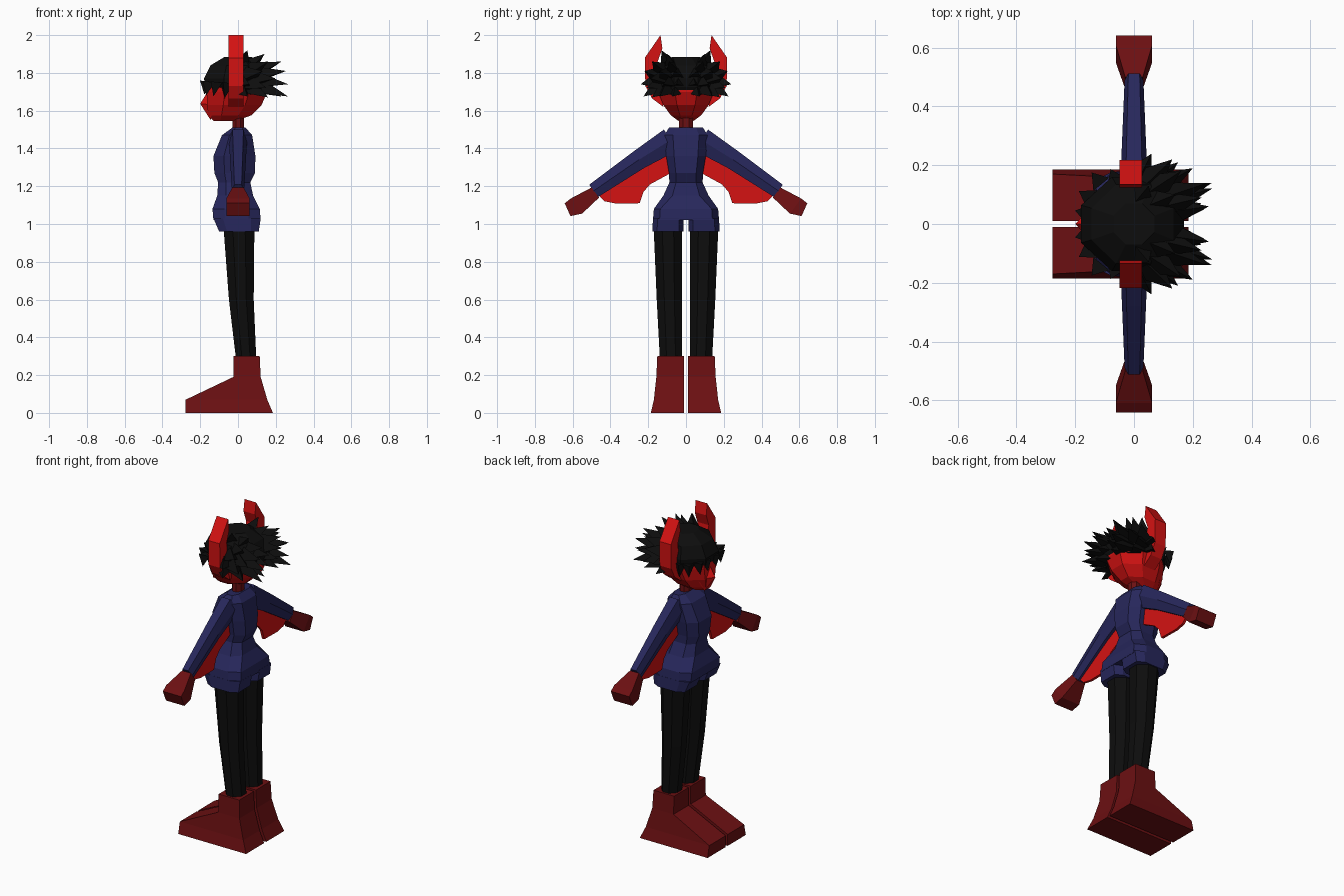
import bpy
import bmesh
from mathutils import Vector

cube = bpy.data.objects.get("Cube")
if cube:
    bpy.data.objects.remove(cube)


def material(name, rgb):
    mat = bpy.data.materials.new(name)
    mat.use_nodes = True
    mat.diffuse_color = (*rgb, 1)
    bsdf = mat.node_tree.nodes["Principled BSDF"]
    bsdf.inputs["Base Color"].default_value = (*rgb, 1)
    bsdf.inputs["Roughness"].default_value = 0.8
    return mat


RED = material("bright red", (0.66, 0.006, 0.006))
DARK = material("dark red", (0.15, 0.005, 0.006))
NAVY = material("navy", (0.02, 0.02, 0.105))
BLACK = material("black", (0.004, 0.004, 0.004))


def finish(name, bm, mat, mirror=False):
    bmesh.ops.recalc_face_normals(bm, faces=bm.faces)
    mesh = bpy.data.meshes.new(name)
    bm.to_mesh(mesh)
    bm.free()
    mesh.materials.append(mat)
    obj = bpy.data.objects.new(name, mesh)
    bpy.context.collection.objects.link(obj)
    if mirror:
        mod = obj.modifiers.new("Mirror", 'MIRROR')
        mod.use_axis = (False, True, False)
        mod.use_mirror_merge = False
    return obj


def add_loft(bm, rings):
    """Skin a stack of rings and cap both ends."""
    rows = [[bm.verts.new(p) for p in ring] for ring in rings]
    n = len(rows[0])
    for a, b in zip(rows, rows[1:]):
        for i in range(n):
            j = (i + 1) % n
            bm.faces.new((a[i], a[j], b[j], b[i]))
    bm.faces.new(rows[0])
    bm.faces.new(rows[-1])


def loft(name, rings, mat, mirror=False):
    bm = bmesh.new()
    add_loft(bm, rings)
    return finish(name, bm, mat, mirror)


def octagon(z, x0, x1, y0, y1, cx=0.3, cy=0.3):
    """Box section with its corners cut by a share of its size."""
    dx, dy = (x1 - x0) * cx, (y1 - y0) * cy
    return [(x0 + dx, y0, z), (x1 - dx, y0, z), (x1, y0 + dy, z), (x1, y1 - dy, z),
            (x1 - dx, y1, z), (x0 + dx, y1, z), (x0, y1 - dy, z), (x0, y0 + dy, z)]


def box(z, x0, x1, y0, y1):
    return [(x0, y0, z), (x1, y0, z), (x1, y1, z), (x0, y1, z)]


def plate(name, outline, x0, x1, mat):
    """Extrude a y-z outline along x, mirrored to both sides."""
    return loft(name, [[(x, y, z) for y, z in outline] for x in (x0, x1)], mat, True)


def add_spike(bm, tip, centre, share, radius):
    """Three-sided lock of hair."""
    tip, centre = Vector(tip), Vector(centre)
    axis = (tip - centre).normalized()
    base = centre + (tip - centre) * share
    side = axis.cross(Vector((0, 0, 1))).normalized()
    up = side.cross(axis)
    ring = [bm.verts.new(base + d * radius) for d in
            (side - up * 0.5, up, -side - up * 0.5)]
    end = bm.verts.new(tip)
    for i in range(3):
        bm.faces.new((ring[i], ring[(i + 1) % 3], end))
    bm.faces.new(ring)


# Jacket body: z, back and front x, half width
torso = [(1.02, -0.13, 0.12, 0.175), (1.08, -0.135, 0.115, 0.17),
         (1.15, -0.11, 0.08, 0.12), (1.22, -0.105, 0.065, 0.088),
         (1.27, -0.125, 0.09, 0.09), (1.36, -0.13, 0.092, 0.105),
         (1.47, -0.085, 0.075, 0.115), (1.51, -0.03, 0.04, 0.09)]
loft("jacket_body", [octagon(z, a, b, -w, w, 0.25, 0.1 if z < 1.1 else 0.2)
                     for z, a, b, w in torso], NAVY)

# Jacket hem, split in the middle
loft("jacket_hem", [octagon(0.96, -0.1, 0.11, 0.012, 0.178, 0.2, 0.15),
                    octagon(1.03, -0.13, 0.12, 0.012, 0.175, 0.2, 0.15)], NAVY, True)

# Legs
loft("legs", [octagon(0.28, -0.01, 0.097, 0.02, 0.138),
              octagon(0.6, -0.048, 0.083, 0.021, 0.155),
              octagon(1.0, -0.078, 0.087, 0.02, 0.172)], BLACK, True)

# Boots
loft("boots", [box(0, -0.277, 0.185, 0.01, 0.186),
               box(0.07, -0.277, 0.155, 0.01, 0.17),
               box(0.19, -0.025, 0.12, 0.01, 0.157),
               box(0.3, -0.025, 0.115, 0.01, 0.152)], DARK, True)


def arm_ring(y, z, half_x, half_t):
    """Ridged section square to the sloping arm."""
    out, up = Vector((half_x, 0, 0)), Vector((0, 0.56, 0.83)) * half_t
    mid = Vector((0, y, z))
    return [mid + up + out * 0.6, mid + out, mid - up + out * 0.6,
            mid - up - out * 0.6, mid - out, mid + up - out * 0.6]


# Sleeves and hands
loft("sleeves", [arm_ring(0.08, 1.445, 0.048, 0.066),
                 arm_ring(0.25, 1.34, 0.042, 0.052),
                 arm_ring(0.49, 1.175, 0.032, 0.04)], NAVY, True)


def hand_ring(top, bottom, half_x):
    return [(-half_x, *top), (half_x, *top), (half_x, *bottom), (-half_x, *bottom)]


loft("hands", [hand_ring((0.50, 1.193), (0.46, 1.14), 0.03),
               hand_ring((0.61, 1.135), (0.55, 1.055), 0.062),
               hand_ring((0.642, 1.11), (0.612, 1.042), 0.062)], DARK, True)

# Membranes under the arms
plate("arm_membranes", [(0.08, 1.40), (0.15, 1.39), (0.47, 1.16), (0.43, 1.12), (0.37, 1.108),
                        (0.245, 1.11), (0.225, 1.17), (0.19, 1.21), (0.08, 1.27)],
      -0.008, 0.008, RED)

# Neck
loft("neck", [octagon(z, -0.03, 0.032, -0.038, 0.038) for z in (1.48, 1.6)], DARK)

# Head
head = [(1.546, -0.13, -0.01, 0.04), (1.575, -0.155, 0.07, 0.08),
        (1.63, -0.165, 0.125, 0.12), (1.7, -0.165, 0.155, 0.148),
        (1.78, -0.165, 0.155, 0.15), (1.86, -0.1, 0.1, 0.1)]
loft("head", [octagon(z, a, b, -w, w) for z, a, b, w in head], RED)

# Pointed muzzle
bm = bmesh.new()
muzzle = [bm.verts.new(p) for p in ((-0.155, 0, 1.71), (-0.13, 0.075, 1.63),
                                    (-0.145, 0.03, 1.55), (-0.145, -0.03, 1.55),
                                    (-0.13, -0.075, 1.63))]
nose = bm.verts.new((-0.2, 0, 1.637))
for i in range(5):
    bm.faces.new((muzzle[i], muzzle[(i + 1) % 5], nose))
bm.faces.new(muzzle)
finish("muzzle", bm, RED)

# Horns curving up from the sides of the head
plate("horns", [(0.12, 1.62), (0.18, 1.665), (0.215, 1.73), (0.218, 1.88), (0.135, 2.0),
                (0.125, 1.93), (0.15, 1.86), (0.135, 1.72)], -0.05, 0.028, RED)

# Hair cap
cap = [(1.685, -0.02, 0.14, 0.135), (1.725, -0.172, 0.165, 0.156),
       (1.77, -0.18, 0.17, 0.16), (1.84, -0.145, 0.135, 0.135), (1.885, -0.07, 0.07, 0.07)]
loft("hair_cap", [octagon(z, a, b, -w, w) for z, a, b, w in cap], BLACK)

# Hair spikes sweeping back and out
tips = [(0.05, 0.13, 1.92), (0.14, 0.1, 1.9), (0.23, 0.09, 1.86), (0.16, 0.18, 1.86),
        (0.255, 0.06, 1.81), (0.25, 0.14, 1.81), (0.13, 0.22, 1.81), (0.2, 0.19, 1.77),
        (0.24, 0.05, 1.74), (0.265, 0.12, 1.74), (0.06, 0.24, 1.74), (0.15, 0.21, 1.72),
        (0.265, 0.14, 1.675), (0.23, 0.07, 1.675), (0.05, 0.225, 1.675), (0.16, 0.18, 1.67)]
bm = bmesh.new()
for x, y, z in tips:
    add_spike(bm, (x, y, z), (-0.02, y * 0.35, 1.76), 0.42, 0.055)
finish("hair_spikes", bm, BLACK, True)

# Fringe over the forehead and temples
bm = bmesh.new()
for x, y, z in ((-0.178, 0.04, 1.685), (-0.168, 0.1, 1.68), (-0.13, 0.158, 1.675),
                (-0.07, 0.165, 1.665)):
    add_spike(bm, (x, y, z), (x * 0.9, y * 0.9, 1.8), 0.4, 0.035)
finish("fringe", bm, BLACK, True)
